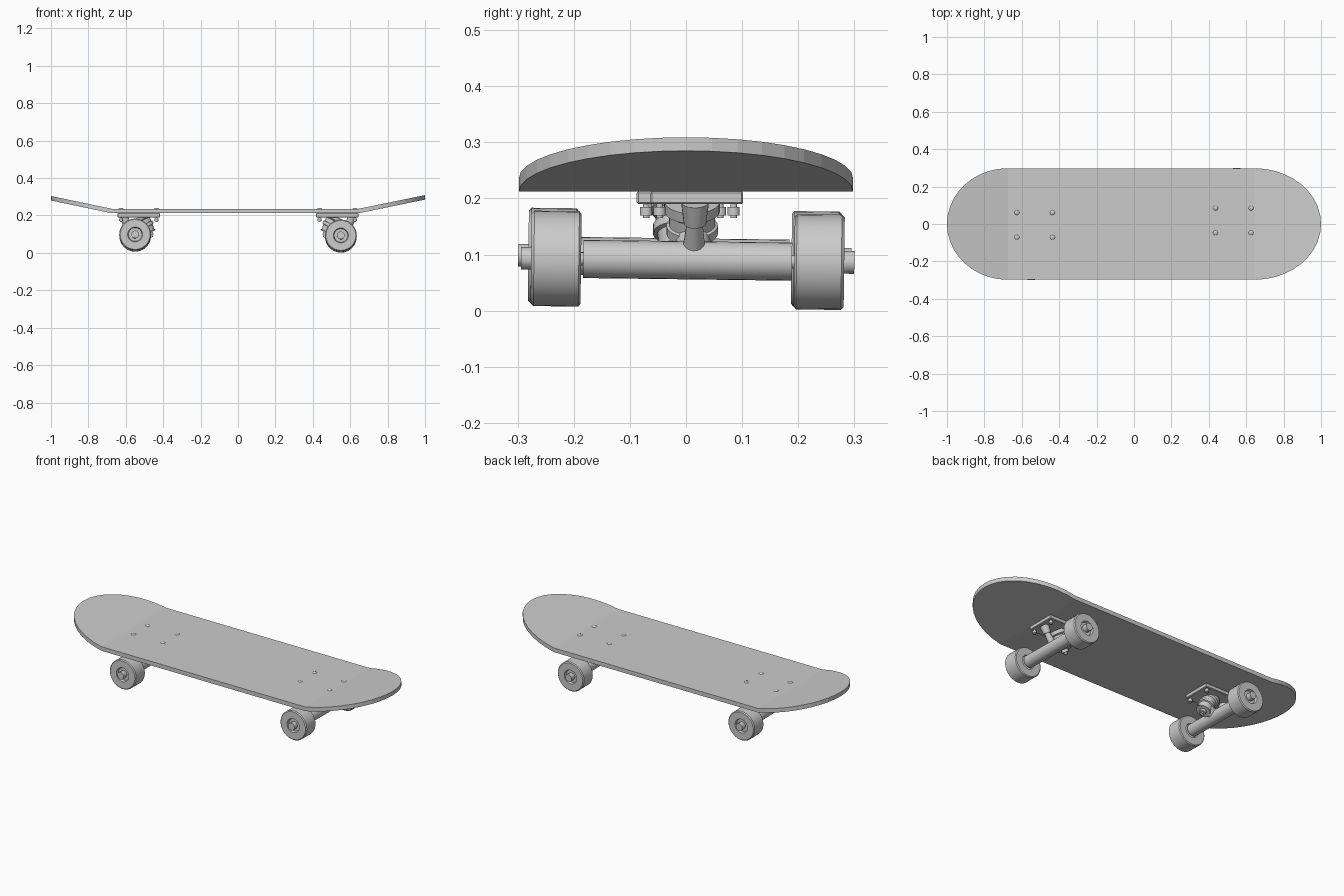
import bpy, bmesh, math
from mathutils import Vector

if "Cube" in bpy.data.objects:
    bpy.data.objects.remove(bpy.data.objects["Cube"])


def finish(name, bm, smooth=True):
    bmesh.ops.remove_doubles(bm, verts=bm.verts, dist=1e-5)
    bmesh.ops.recalc_face_normals(bm, faces=bm.faces)
    me = bpy.data.meshes.new(name)
    bm.to_mesh(me)
    bm.free()
    ob = bpy.data.objects.new(name, me)
    bpy.context.collection.objects.link(ob)
    if smooth:
        bpy.ops.object.select_all(action='DESELECT')
        ob.select_set(True)
        bpy.context.view_layer.objects.active = ob
        bpy.ops.object.shade_smooth_by_angle(angle=math.radians(35))
    return ob


def lathe(name, origin, axis, profile, n=24):
    """Revolve (distance along axis, radius) points about an axis."""
    o, a = Vector(origin), Vector(axis).normalized()
    u = a.orthogonal().normalized()
    w = a.cross(u)
    bm = bmesh.new()
    rings = []
    for t, r in profile:
        rings.append([bm.verts.new(o + a * t + (u * math.cos(2 * math.pi * i / n)
                     + w * math.sin(2 * math.pi * i / n)) * r) for i in range(n)])
    for p, q in zip(rings, rings[1:]):
        for i in range(n):
            j = (i + 1) % n
            bm.faces.new((p[i], p[j], q[j], q[i]))
    return finish(name, bm)


def rod(name, p0, p1, r0, r1=None, n=24):
    p0, p1 = Vector(p0), Vector(p1)
    r1 = r0 if r1 is None else r1
    d = p1 - p0
    return lathe(name, p0, d, [(0, 0), (0, r0), (d.length, r1), (d.length, 0)], n)


def box(name, lo, hi):
    bm = bmesh.new()
    bmesh.ops.create_cube(bm, size=1)
    for v in bm.verts:
        v.co = Vector([(l + h) / 2 + c * (h - l) for l, h, c in zip(lo, hi, v.co)])
    bmesh.ops.bevel(bm, geom=bm.edges[:], offset=0.003, segments=1, affect='EDGES')
    return finish(name, bm, False)


# Deck: flat middle with rounded, kicked-up ends
XL, XR, BOT, THICK, HALF = -0.675, 0.645, 0.212, 0.024, 0.298
N = 10
stations = []
for i in range(N + 1):
    a = math.pi / 2 * i / N
    stations.append((XL - (1 + XL) * math.cos(a), HALF * math.sin(a), BOT + 0.068 * math.cos(a)))
for i in range(N + 1):
    a = math.pi / 2 * i / N
    stations.append((XR + (1 - XR) * math.sin(a), HALF * math.cos(a), BOT + 0.073 * math.sin(a)))
bm = bmesh.new()
rows = [[bm.verts.new((x, y, z + dz)) for y, dz in
         ((-h, 0), (h, 0), (h, THICK), (-h, THICK))] for x, h, z in stations]
for p, q in zip(rows, rows[1:]):
    for i in range(4):
        j = (i + 1) % 4
        bm.faces.new((p[i], p[j], q[j], q[i]))
bmesh.ops.dissolve_degenerate(bm, edges=bm.edges[:], dist=1e-5)
finish("deck", bm, False)

# Trucks: s = end of the board, by = baseplate y, hy = hanger y, az = axle height
TILT = -0.0128
for label, s, by, hy, az in (("left", -1, -0.005, -0.002, 0.095), ("right", 1, 0.019, 0.003, 0.0898)):
    def P(x, y, z):
        return (s * x, y, z)

    # Baseplate and mounting bolts
    x0, x1 = sorted((s * 0.418, s * 0.645))
    box(label + "_baseplate", (x0, by - 0.083, 0.19), (x1, by + 0.083, 0.2125))
    for k, (bx, dy) in enumerate([(x, d) for x in (0.436, 0.626) for d in (-0.066, 0.066)]):
        pos = P(bx, by + dy, 0.165)
        lathe(f"{label}_bolt_{k}", pos, (0, 0, 1),
              [(0, 0), (0, 0.006), (0.005, 0.006), (0.005, 0.011), (0.02, 0.011),
               (0.02, 0.006), (0.071, 0.006), (0.071, 0.013), (0.074, 0.010), (0.076, 0)], 12)

    # Kingpin stack leaning toward the middle of the board
    top, end = Vector(P(0.522, by - 0.008, 0.196)), Vector(P(0.462, by - 0.008, 0.082))
    lathe(label + "_bushings", top, end - top,
          [(0, 0), (0, 0.05), (0.02, 0.05), (0.026, 0.041), (0.048, 0.041), (0.05, 0.046),
           (0.066, 0.046), (0.068, 0.038), (0.096, 0.034), (0.098, 0.038),
           (0.103, 0.038), (0.103, 0.018), (0.118, 0.018), (0.118, 0.010), (0.128, 0.010), (0.128, 0)])

    # Arm joining hanger to bushings
    rod(label + "_hanger_yoke", P(0.55, by - 0.004, 0.098), P(0.495, by - 0.008, 0.138), 0.026, 0.036, 16)

    # Pivot arm and cup on the outer side
    rod(label + "_pivot_arm", P(0.555, by - 0.005, 0.107), P(0.602, by - 0.003, 0.165), 0.021, 0.013, 16)
    rod(label + "_pivot_cup", P(0.594, by - 0.003, 0.155), P(0.613, by - 0.003, 0.194), 0.02, 0.025, 16)

    # Hanger, axle and axle nuts along a slightly tilted line
    def A(y):
        return P(0.55, hy + y, az + TILT * y)
    rod(label + "_hanger", A(-0.186), A(0.186), 0.034)
    rod(label + "_axle", A(-0.29), A(0.29), 0.012, n=16)
    for d, side in ((-1, "front"), (1, "back")):
        rod(f"{label}_{side}_axle_nut", A(d * 0.268), A(d * 0.297), 0.021, n=12)
        # Wheel with a recessed hub
        lathe(f"{label}_{side}_wheel", A(d * 0.190), (0, d, d * TILT),
              [(0.008, 0), (0.008, 0.036), (0, 0.04), (0, 0.080), (0.004, 0.085),
               (0.084, 0.085), (0.089, 0.080), (0.089, 0.040), (0.076, 0.036), (0.076, 0)], 32)
